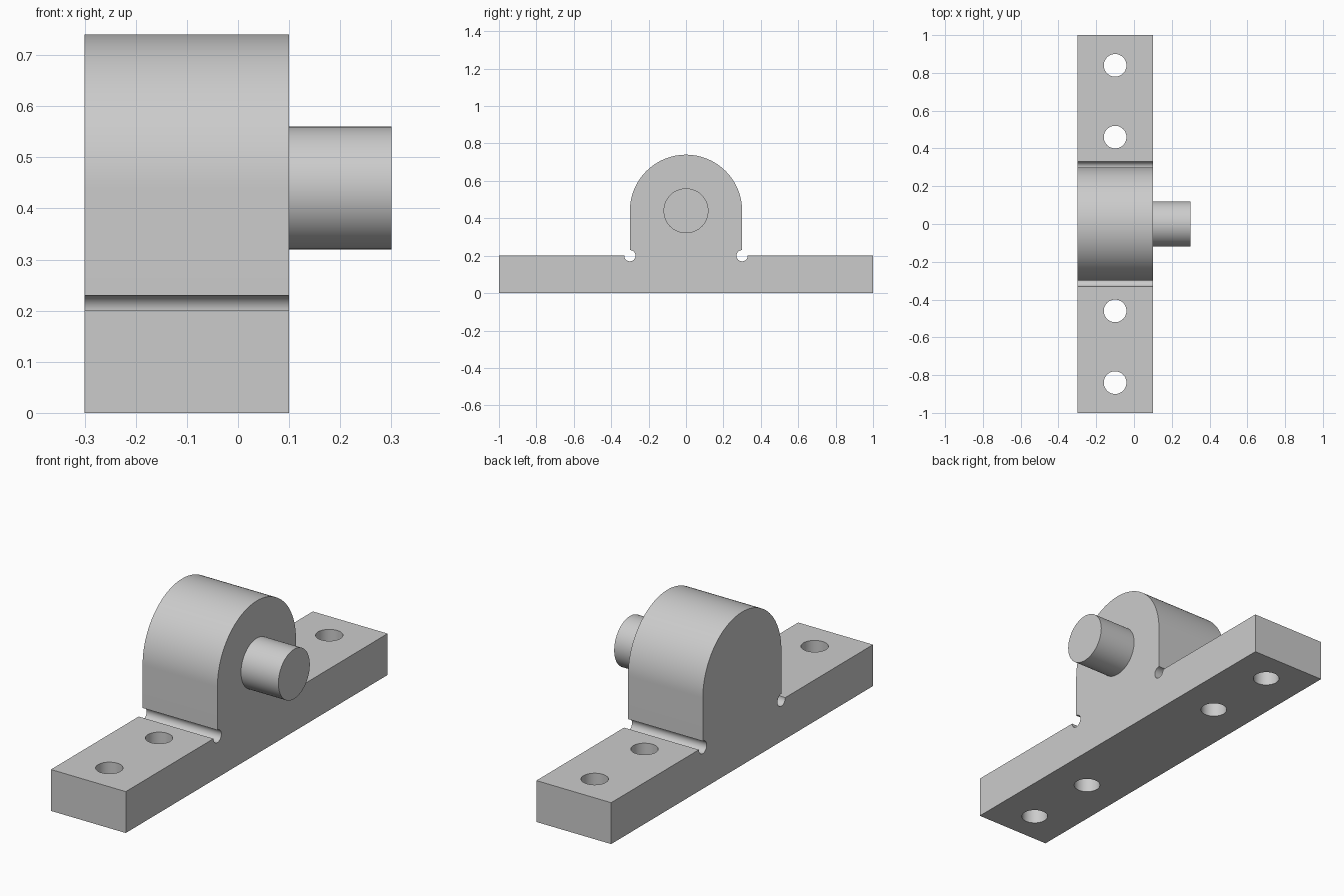
import bpy, bmesh
from math import sin, cos, pi, radians

cube = bpy.data.objects.get("Cube")
if cube:
    bpy.data.objects.remove(cube, do_unlink=True)

grey = bpy.data.materials.new("plain_grey")
grey.use_nodes = True
COLOUR = (0.6, 0.6, 0.6, 1)
grey.diffuse_color = COLOUR
grey.node_tree.nodes["Principled BSDF"].inputs["Base Color"].default_value = COLOUR

X_RIGHT, X_LEFT, PIN_END = -0.3, 0.1, 0.3
BASE_TOP, AXIS_Z, ARCH_R, PIN_R = 0.2, 0.44, 0.3, 0.12
NOTCH_R, HOLE_R = 0.03, 0.06


def arc(cy, cz, r, start, end, steps):
    """Points of an arc in the YZ plane, angles in degrees."""
    angles = [radians(start + (end - start) * i / steps) for i in range(steps + 1)]
    return [(cy + r * cos(a), cz + r * sin(a)) for a in angles]


def extrude_profile(name, points, x0, x1):
    """Closed YZ profile extruded along x."""
    bm = bmesh.new()
    face = bm.faces.new([bm.verts.new((x0, y, z)) for y, z in points])
    new = bmesh.ops.extrude_face_region(bm, geom=[face])["geom"]
    bmesh.ops.translate(bm, vec=(x1 - x0, 0, 0),
                        verts=[v for v in new if isinstance(v, bmesh.types.BMVert)])
    bmesh.ops.recalc_face_normals(bm, faces=bm.faces)
    mesh = bpy.data.meshes.new(name)
    bm.to_mesh(mesh)
    bm.free()
    mesh.materials.append(grey)
    obj = bpy.data.objects.new(name, mesh)
    bpy.context.collection.objects.link(obj)
    return obj


def activate(obj):
    bpy.ops.object.select_all(action="DESELECT")
    obj.select_set(True)
    bpy.context.view_layer.objects.active = obj


# Bearing block: flat foot, relief grooves and rounded housing in one profile
half = [(1, 0), (1, BASE_TOP)]
half += arc(ARCH_R, BASE_TOP, NOTCH_R, 0, -270, 24)
half += arc(0, AXIS_Z, ARCH_R, 0, 90, 32)
mirrored = [(-y, z) for y, z in reversed(half[:-1])]
block = extrude_profile("bearing_block", half + mirrored, X_RIGHT, X_LEFT)

# Bolt holes through the foot
for y in (-0.84, -0.46, 0.46, 0.84):
    bpy.ops.mesh.primitive_cylinder_add(vertices=48, radius=HOLE_R, depth=1,
                                        location=((X_RIGHT + X_LEFT) / 2, y, BASE_TOP / 2))
    cutter = bpy.context.object
    cutter.name = "bolt_hole_cutter"
    cutter.hide_render = True
    cutter.data.materials.append(grey)
    activate(block)
    cut = block.modifiers.new("bolt_hole", "BOOLEAN")
    cut.operation = "DIFFERENCE"
    cut.solver = "EXACT"
    cut.object = cutter
    bpy.ops.object.modifier_apply(modifier=cut.name)
    bpy.data.objects.remove(cutter, do_unlink=True)

# Shaft stub on the left side of the housing
shaft = extrude_profile("shaft", arc(0, AXIS_Z, PIN_R, 0, 360, 64)[:-1], X_LEFT, PIN_END)

for part in (block, shaft):
    activate(part)
    bpy.ops.object.shade_smooth_by_angle(angle=radians(30))
